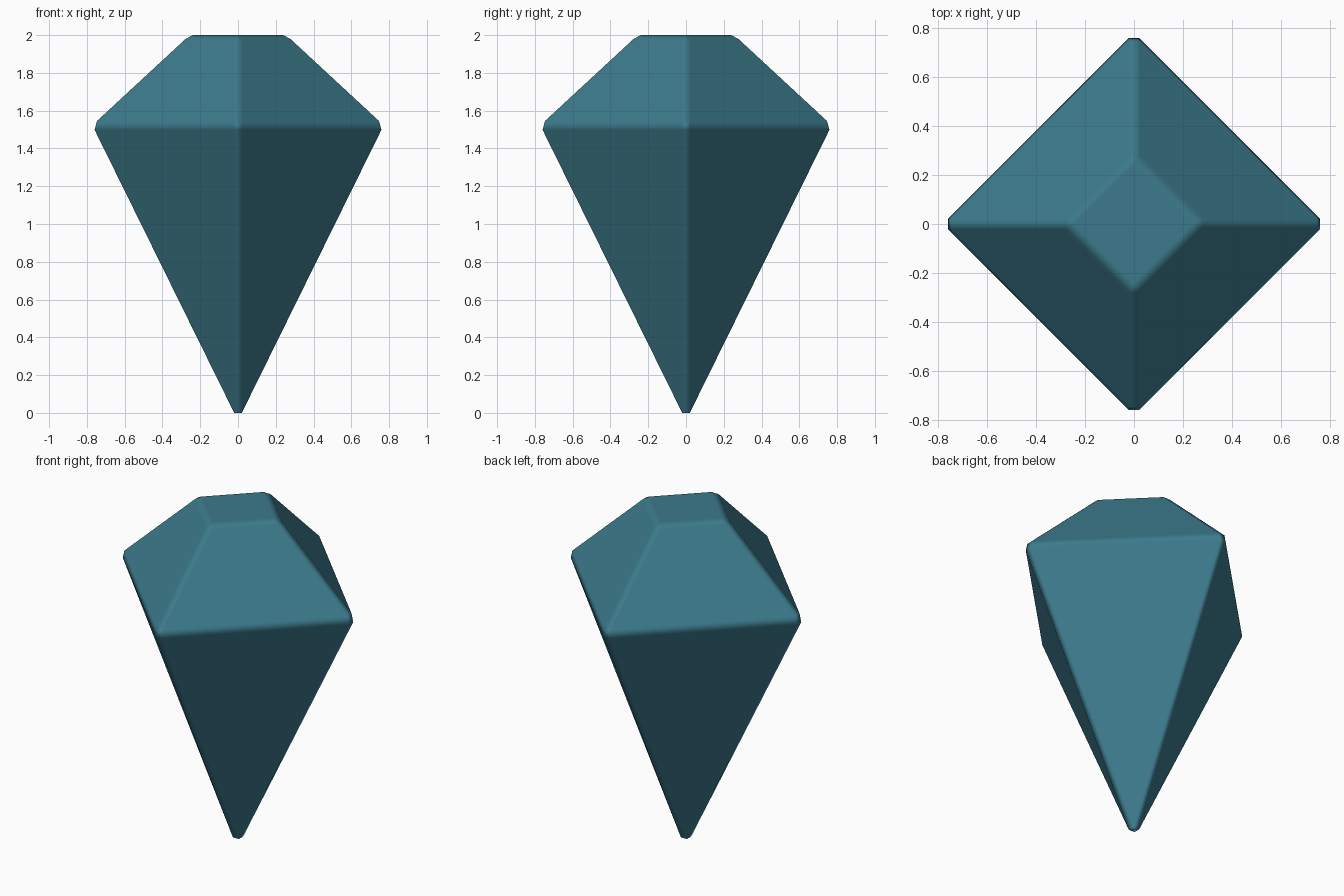
import bpy
import bmesh
from math import cos, sin, pi

cube = bpy.data.objects.get("Cube")
if cube:
    bpy.data.objects.remove(cube, do_unlink=True)

# Teal stone material
teal = bpy.data.materials.new("teal_stone")
teal.use_nodes = True
colour = (0.045, 0.195, 0.262, 1.0)
teal.diffuse_color = colour
bsdf = teal.node_tree.nodes["Principled BSDF"]
bsdf.inputs["Base Color"].default_value = colour
bsdf.inputs["Roughness"].default_value = 0.6


def ring(bm, radius, z, sides=4):
    return [bm.verts.new((radius * cos(2 * pi * i / sides),
                          radius * sin(2 * pi * i / sides), z))
            for i in range(sides)]


# Four-sided cut gem: pointed base, wide girdle, flat table
bm = bmesh.new()
tip = bm.verts.new((0, 0, -0.0815))
girdle = ring(bm, 0.792, 1.524)
table = ring(bm, 0.278, 2.0)
for i in range(4):
    j = (i + 1) % 4
    bm.faces.new((tip, girdle[j], girdle[i]))
    bm.faces.new((girdle[i], girdle[j], table[j], table[i]))
bm.faces.new(table)
bmesh.ops.recalc_face_normals(bm, faces=bm.faces)
for face in bm.faces:
    face.smooth = True

mesh = bpy.data.meshes.new("gem")
bm.to_mesh(mesh)
bm.free()
mesh.materials.append(teal)
gem = bpy.data.objects.new("gem", mesh)
bpy.context.collection.objects.link(gem)

# Softened edges; the bevel also trims the tip down to the ground
bevel = gem.modifiers.new("soft_edges", "BEVEL")
bevel.offset_type = "OFFSET"
bevel.width = 0.027
bevel.segments = 1
bevel.limit_method = "NONE"
bevel.use_clamp_overlap = False
bevel.harden_normals = True
